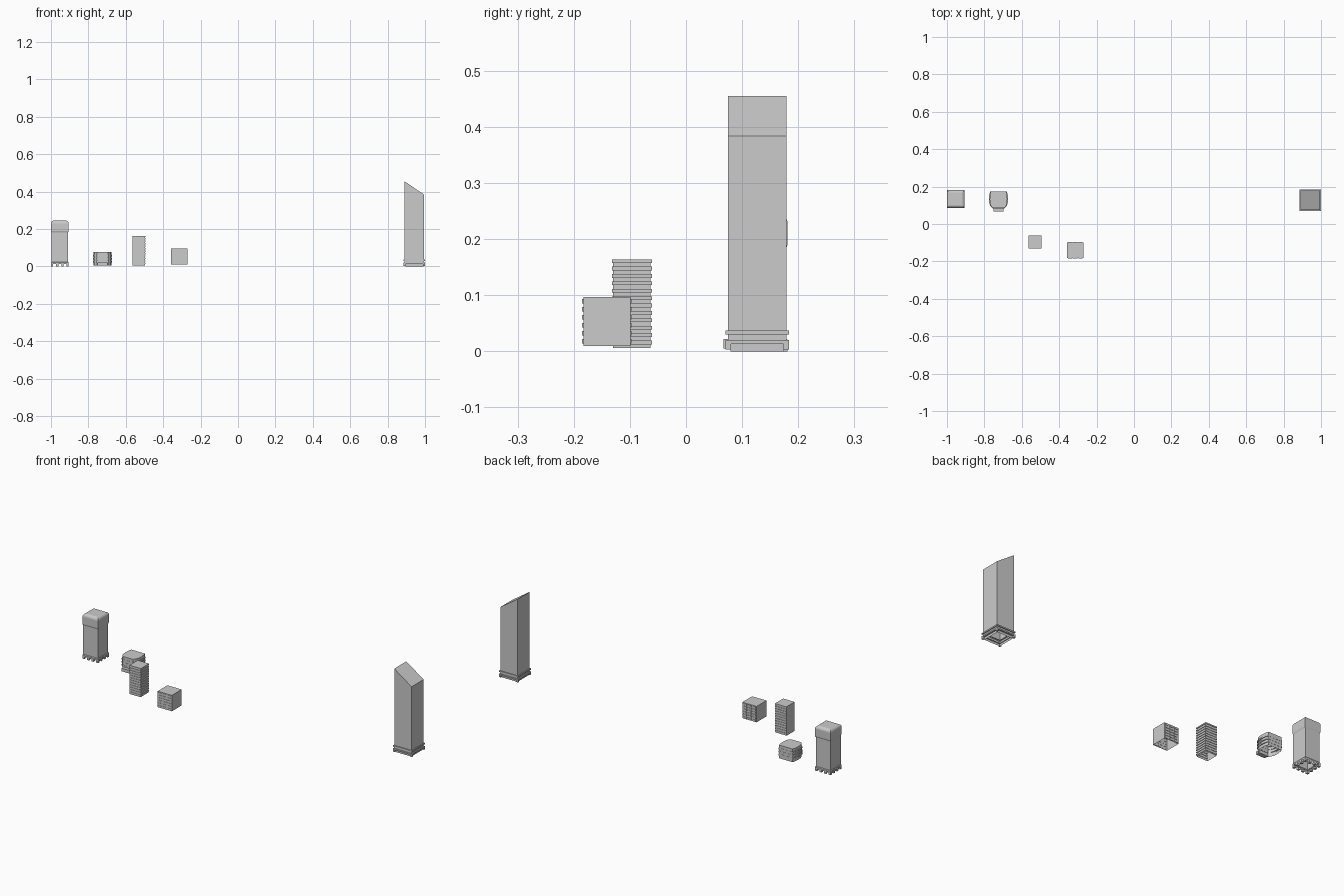
import bpy
import bmesh
from mathutils import Matrix, Vector

if "Cube" in bpy.data.objects:
    bpy.data.objects.remove(bpy.data.objects["Cube"], do_unlink=True)

SQUARE = [(-1, -1), (1, -1), (1, 1), (-1, 1)]
SIDE_ANCHORED = [(0, -1), (2, -1), (2, 1), (0, 1)]  # the -x wall stays put


def finish(name, bm, origin):
    mesh = bpy.data.meshes.new(name)
    bm.to_mesh(mesh)
    bm.free()
    obj = bpy.data.objects.new(name, mesh)
    obj.location = origin
    bpy.context.collection.objects.link(obj)
    return obj


def loft(name, origin, outline, profile, slant=0):
    """Shell open at the bottom: outline scaled by (sx, sy) at each height."""
    bm = bmesh.new()
    rings = []
    for i, (sx, sy, z) in enumerate(profile):
        lift = slant if i == len(profile) - 1 else 0
        rings.append([bm.verts.new((x * sx, y * sy, z + (lift if x < 0 else 0)))
                      for x, y in outline])
    n = len(outline)
    for low, high in zip(rings, rings[1:]):
        for i in range(n):
            j = (i + 1) % n
            bm.faces.new((low[i], low[j], high[j], high[i]))
    bm.faces.new(rings[-1])
    return finish(name, bm, origin)


def square_profile(steps):
    return [(s, s, z) for s, z in steps]


def boxes(name, origin, size, centres):
    bm = bmesh.new()
    for c in centres:
        m = Matrix.Translation(Vector(c)) @ Matrix.Diagonal((*size, 1))
        bmesh.ops.create_cube(bm, size=1, matrix=m)
    return finish(name, bm, origin)


# Tall tower with a slanted roof and stepped base
TALL = (0.943, 0.127, 0)
W, B = 0.052, 0.057
loft("slanted_tower", TALL, SQUARE, square_profile([
    (0.0475, 0), (0.0475, 0.013), (B, 0.013), (B, 0.02), (W, 0.02),
    (W, 0.03), (B, 0.03), (B, 0.037), (W, 0.037), (W, 0.384)]), slant=0.071)
boxes("slanted_tower_corner_piers", TALL, (0.01, 0.01, 0.01),
      [(x * 0.052, y * 0.052, 0.008) for x, y in SQUARE])

# Tower with a rounded crown and a ground-floor arcade
CROWNED = (-0.9525, 0.1335, 0)
W, B = 0.0445, 0.0475
loft("crowned_tower", CROWNED, SQUARE, square_profile([
    (B, 0.012), (B, 0.02), (W, 0.024), (W, 0.182), (B, 0.19), (B, 0.23),
    (0.0455, 0.237), (0.041, 0.242), (0.034, 0.245)]))
pitch = 0.083 / 3
boxes("crowned_tower_arcade_piers", CROWNED, (0.012, 0.012, 0.012),
      [((i - 1.5) * pitch, (j - 1.5) * pitch, 0.006)
       for i in range(4) for j in range(4) if i in (0, 3) or j in (0, 3)])

# Low round-sided hall with projecting bands and an entrance porch
HALL = (-0.7245, 0.13, 0)
half = [(0.030, -0.045), (0.040, -0.035), (0.046, -0.016), (0.047, 0.004),
        (0.045, 0.030), (0.040, 0.044)]
hall_outline = half + [(-x, y) for x, y in reversed(half)]
profile = [(1, 1, 0.006)]
for k in range(3):
    z = 0.022 + k * 0.016
    profile += [(1, 1, z), (1.09, 1.02, z), (1.09, 1.02, z + 0.008), (1, 1, z + 0.008)]
profile.append((1, 1, 0.078))
loft("round_hall", HALL, hall_outline, profile)
boxes("round_hall_porch", HALL, (0.053, 0.024, 0.017), [(0, -0.051, 0.0135)])

# Slim block with floor slabs projecting on three sides
FLOORS, BOTTOM, TOP = 12, 0.006, 0.164
step = (TOP - BOTTOM) / FLOORS
steps = []
for k in range(FLOORS):
    z = BOTTOM + k * step
    steps += [(0.033, 0.0335, z), (0.033, 0.0335, z + step * 0.5),
              (0.0345, 0.0355, z + step * 0.5), (0.0345, 0.0355, z + step)]
loft("slab_block", (-0.563, -0.0965, 0), SIDE_ANCHORED, steps)

# Cubic block with rows of balconies front and back
CUBIC = (-0.314, -0.141, 0)
loft("balcony_block", CUBIC, SQUARE, [(0.043, 0.042, 0.01), (0.043, 0.042, 0.097)])
boxes("balcony_block_balconies", CUBIC, (0.022, 0.003, 0.008),
      [((col - 1) * 0.027, side * 0.0425, 0.018 + row * 0.0142)
       for side in (-1, 1) for col in range(3) for row in range(6)])
